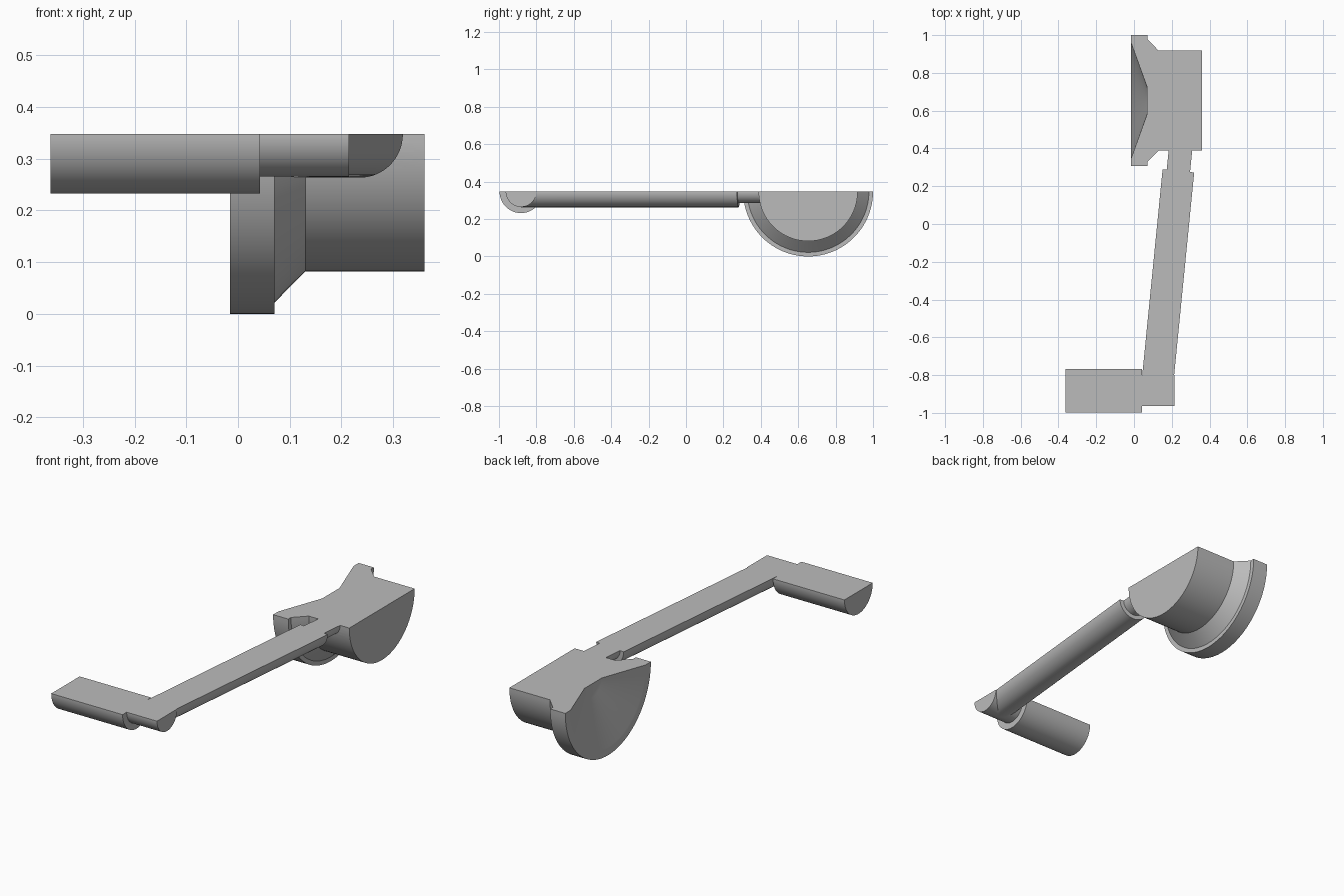
import bpy, bmesh, math
from mathutils import Vector, Matrix

cube = bpy.data.objects.get("Cube")
if cube:
    bpy.data.objects.remove(cube, do_unlink=True)

TOP = 0.347          # height of the flat cut face, on which every axis lies
SEGMENTS = 96

steel = bpy.data.materials.new("plain_grey")
steel.use_nodes = True
grey = (0.5, 0.5, 0.5, 1)
steel.diffuse_color = grey
steel.node_tree.nodes["Principled BSDF"].inputs["Base Color"].default_value = grey


def turned(name, profile, origin, direction):
    """Solid of revolution; profile is (distance along axis, radius)."""
    axis = Vector(direction).normalized()
    side = Vector((-axis.y, axis.x, 0))
    place = Matrix((axis, side, Vector((0, 0, 1)))).transposed().to_4x4()
    place.translation = Vector(origin)
    bm = bmesh.new()
    rings = []
    for along, radius in profile:
        ring = []
        for i in range(SEGMENTS):
            a = math.tau * i / SEGMENTS
            ring.append(bm.verts.new(place @ Vector(
                (along, radius * math.cos(a), radius * math.sin(a)))))
        rings.append(ring)
    for lower, upper in zip(rings, rings[1:]):
        for i in range(SEGMENTS):
            j = (i + 1) % SEGMENTS
            bm.faces.new((lower[i], lower[j], upper[j], upper[i]))
    bm.faces.new(rings[0])
    bm.faces.new(rings[-1])
    bmesh.ops.recalc_face_normals(bm, faces=bm.faces)
    mesh = bpy.data.meshes.new(name)
    bm.to_mesh(mesh)
    bm.free()
    mesh.materials.append(steel)
    obj = bpy.data.objects.new(name, mesh)
    bpy.context.collection.objects.link(obj)
    return obj


def rod(name, start, end, radius):
    span = Vector(end) - Vector(start)
    return turned(name, [(0, radius), (span.length, radius)], start, span)


# Flanged hub with a conical recess in its rim side
hub = turned("half_crank", [
    (0.07, 0.07), (-0.015, 0.305), (-0.015, 0.347), (0.071, 0.347),
    (0.071, 0.325), (0.13, 0.265), (0.36, 0.265)], (0, 0.653, TOP), (1, 0, 0))

# Arm, its thin neck into the hub, the crank pin and the thick handle
arm_start = Vector((0.12, -0.882, TOP))
arm_end = Vector((0.235, 0.281, TOP))
along = (arm_end - arm_start).normalized()
parts = [
    rod("neck", arm_end - along * 0.1, arm_end + along * 0.2, 0.062),
    rod("arm", arm_start, arm_end, 0.084),
    rod("pin", (-0.1, -0.882, TOP), (0.215, -0.882, TOP), 0.082),
    rod("handle", (-0.362, -0.882, TOP), (0.043, -0.882, TOP), 0.115),
]

# Fuse everything into one solid
bpy.context.view_layer.objects.active = hub
for part in parts:
    fuse = hub.modifiers.new("fuse", "BOOLEAN")
    fuse.operation = "UNION"
    fuse.solver = "EXACT"
    fuse.object = part
    bpy.ops.object.modifier_apply(modifier=fuse.name)
    bpy.data.objects.remove(part, do_unlink=True)

# Slice off the upper half and close the flat face
bm = bmesh.new()
bm.from_mesh(hub.data)
bmesh.ops.bisect_plane(bm, geom=bm.verts[:] + bm.edges[:] + bm.faces[:], dist=1e-5,
                       plane_co=(0, 0, TOP), plane_no=(0, 0, 1), clear_outer=True)
bmesh.ops.remove_doubles(bm, verts=bm.verts, dist=1e-5)
bmesh.ops.holes_fill(bm, edges=[e for e in bm.edges if e.is_boundary], sides=0)
bmesh.ops.recalc_face_normals(bm, faces=bm.faces)
bm.to_mesh(hub.data)
bm.free()

bpy.ops.object.select_all(action="DESELECT")
hub.select_set(True)
bpy.ops.object.shade_smooth_by_angle(angle=math.radians(30))
